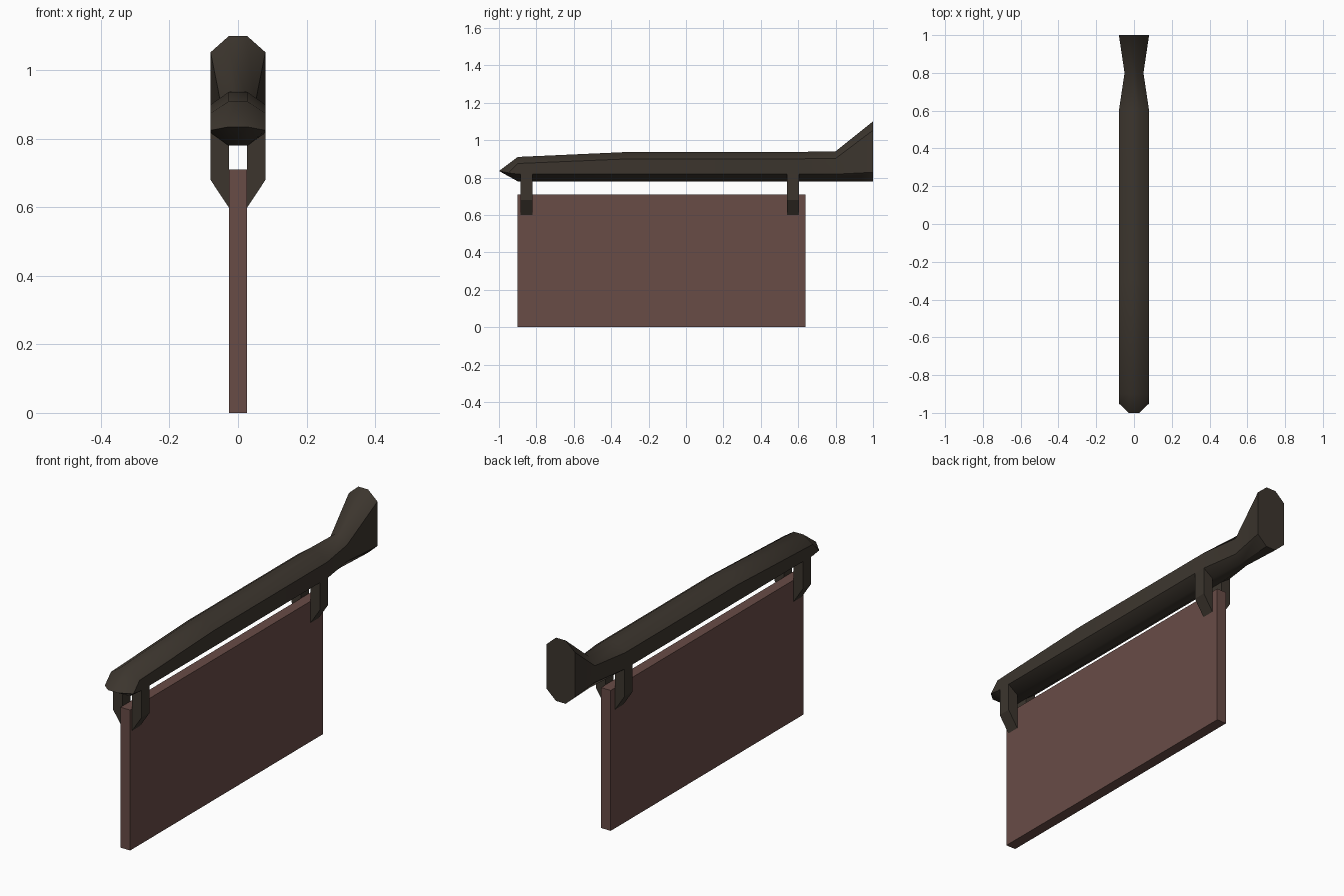
import bpy, bmesh, math

if "Cube" in bpy.data.objects:
    bpy.data.objects.remove(bpy.data.objects["Cube"])


def material(name, color):
    m = bpy.data.materials.new(name)
    m.diffuse_color = (*color, 1)
    m.use_nodes = True
    m.node_tree.nodes["Principled BSDF"].inputs["Base Color"].default_value = m.diffuse_color
    return m


DARK = material("dark weathered wood", (0.045, 0.036, 0.027))
BOARD = material("reddish brown board", (0.140, 0.072, 0.062))


def loft(name, rings, mat):
    """Skin a list of closed rings and cap both ends."""
    bm = bmesh.new()
    loops = [[bm.verts.new(p) for p in ring] for ring in rings]
    n = len(loops[0])
    for a, b in zip(loops, loops[1:]):
        for i in range(n):
            j = (i + 1) % n
            bm.faces.new((a[i], a[j], b[j], b[i]))
    bm.faces.new(loops[0])
    bm.faces.new(loops[-1])
    bmesh.ops.remove_doubles(bm, verts=bm.verts, dist=1e-5)
    bmesh.ops.recalc_face_normals(bm, faces=bm.faces)
    me = bpy.data.meshes.new(name)
    bm.to_mesh(me)
    bm.free()
    me.materials.append(mat)
    ob = bpy.data.objects.new(name, me)
    bpy.context.collection.objects.link(ob)
    return ob


def octagon(y, half, bottom, low, high, top):
    """Chamfered beam section at a given y."""
    c = half * 0.34
    right = [(c, bottom), (half, low), (half, high), (c, top)]
    pts = right + [(-x, z) for x, z in reversed(right)]
    return [(x, y, z) for x, z in pts]


# Beam: wedge nose, long body, narrow neck and flared tail
body = [
    octagon(-0.90, 0.08, 0.78, 0.818, 0.875, 0.91),
    octagon(-0.30, 0.08, 0.78, 0.818, 0.900, 0.937),
    octagon(0.60, 0.08, 0.78, 0.818, 0.900, 0.937),
    octagon(0.80, 0.05, 0.78, 0.818, 0.902, 0.940),
    octagon(1.00, 0.08, 0.78, 0.828, 1.053, 1.10),
]
beam = loft("hanging_beam", body, DARK)

# Nose: pull the front cap out to a flat edge
bm = bmesh.new()
bm.from_mesh(beam.data)
cap = [f for f in bm.faces if all(abs(v.co.y + 0.9) < 1e-4 for v in f.verts)]
geo = bmesh.ops.extrude_face_region(bm, geom=cap)["geom"]
bmesh.ops.delete(bm, geom=[f for f in cap if f.is_valid], context="FACES")
for v in [g for g in geo if isinstance(g, bmesh.types.BMVert)]:
    if abs(v.co.x) > 0.05:
        v.co.y, v.co.z = -0.95, 0.825
    else:
        v.co.y, v.co.z = -1.0, 0.835
bmesh.ops.remove_doubles(bm, verts=bm.verts, dist=1e-4)
bmesh.ops.recalc_face_normals(bm, faces=bm.faces)
bm.to_mesh(beam.data)
bm.free()
bpy.context.view_layer.objects.active = beam
beam.select_set(True)
bpy.ops.object.shade_smooth_by_angle(angle=math.radians(45))

# Clips: a tapered jaw on each side of the board, front and back
jaw = [(0.027, 0.60), (0.08, 0.68), (0.08, 0.82), (0.027, 0.785)]
for end, y0, y1 in (("front", -0.885, -0.82), ("back", 0.54, 0.605)):
    for side, s in (("left", -1), ("right", 1)):
        loft(f"{end}_{side}_clip",
             [[(s * x, y, z) for x, z in jaw] for y in (y0, y1)], DARK)

# Sign board
b = [(-0.027, 0), (0.027, 0), (0.027, 0.71), (-0.027, 0.71)]
loft("sign_board", [[(x, y, z) for x, z in b] for y in (-0.90, 0.64)], BOARD)
